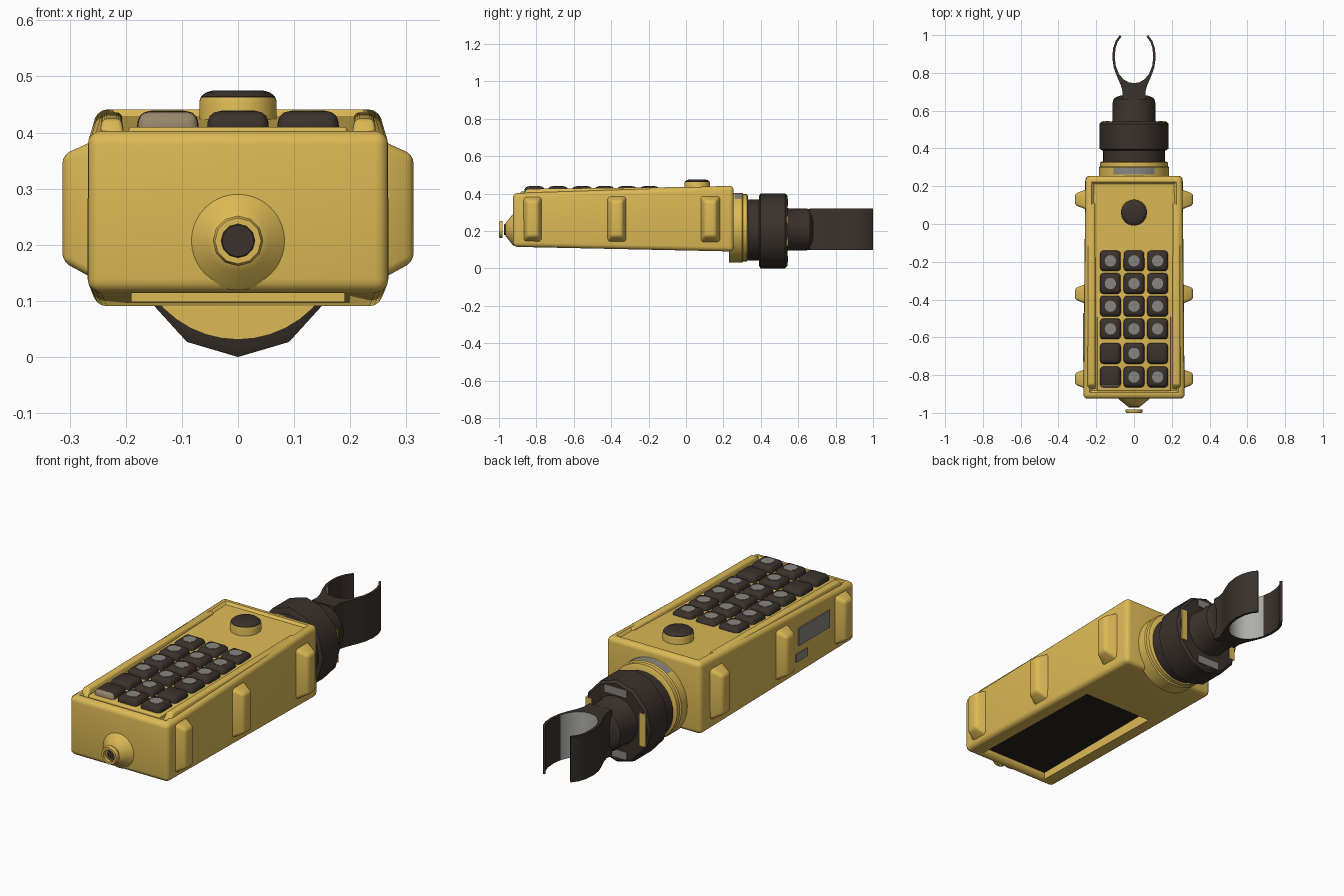
import bpy, bmesh, math
from mathutils import Vector

if "Cube" in bpy.data.objects:
    bpy.data.objects.remove(bpy.data.objects["Cube"])


def material(name, rgb):
    m = bpy.data.materials.new(name)
    m.diffuse_color = (*rgb, 1)
    m.use_nodes = True
    m.node_tree.nodes["Principled BSDF"].inputs["Base Color"].default_value = m.diffuse_color
    return m


YELLOW = material("yellow plastic", (0.72, 0.49, 0.092))
DARK = material("dark rubber", (0.042, 0.031, 0.025))
GREY = material("worn grey", (0.25, 0.24, 0.22))
PALE = material("pale grey", (0.42, 0.42, 0.41))
TAN = material("faded tan", (0.31, 0.24, 0.15))
BLACK = material("black panel", (0.022, 0.017, 0.014))


def finish(name, bm, mat, angle=35):
    bmesh.ops.recalc_face_normals(bm, faces=bm.faces[:])
    me = bpy.data.meshes.new(name)
    bm.to_mesh(me)
    bm.free()
    me.materials.append(mat)
    me.polygons.foreach_set("use_smooth", [True] * len(me.polygons))
    me.set_sharp_from_angle(angle=math.radians(angle))
    ob = bpy.data.objects.new(name, me)
    bpy.context.collection.objects.link(ob)
    return ob


def block(lower, upper, bevel=0.0, segments=3):
    """Six-sided block between two matching quads, with rounded edges."""
    bm = bmesh.new()
    v = [bm.verts.new(p) for p in list(lower) + list(upper)]
    for f in ((3, 2, 1, 0), (4, 5, 6, 7), (0, 1, 5, 4), (1, 2, 6, 5), (2, 3, 7, 6), (3, 0, 4, 7)):
        bm.faces.new([v[i] for i in f])
    bmesh.ops.recalc_face_normals(bm, faces=bm.faces[:])
    if bevel:
        bmesh.ops.bevel(bm, geom=bm.edges[:], offset=bevel, segments=segments,
                        profile=0.5, affect='EDGES', clamp_overlap=True)
    return bm


def rect(cx, cy, hx, hy, z):
    return [(cx - hx, cy - hy, z), (cx + hx, cy - hy, z), (cx + hx, cy + hy, z), (cx - hx, cy + hy, z)]


def box(name, lo, hi, mat, bevel=0.0):
    (x0, y0, z0), (x1, y1, z1) = lo, hi
    cx, cy, hx, hy = (x0 + x1) / 2, (y0 + y1) / 2, (x1 - x0) / 2, (y1 - y0) / 2
    return finish(name, block(rect(cx, cy, hx, hy, z0), rect(cx, cy, hx, hy, z1), bevel), mat)


def lathe(name, profile, mat, centre, axis='Y', sides=40, sx=1.0, closed=False, angle=35):
    """Revolve (position along axis, radius) points; capped unless closed into a loop."""
    bm = bmesh.new()
    rings = []
    for t, r in profile:
        ring = []
        for i in range(sides):
            a = 2 * math.pi * i / sides - math.pi / 2
            u, w = r * math.cos(a) * sx, r * math.sin(a)
            p = (u, t, w) if axis == 'Y' else (u, w, t)
            ring.append(bm.verts.new(Vector(p) + Vector(centre)))
        rings.append(ring)
    pairs = list(zip(rings, rings[1:]))
    if closed:
        pairs.append((rings[-1], rings[0]))
    else:
        bm.faces.new(rings[0])
        bm.faces.new(rings[-1])
    for a, b in pairs:
        for i in range(sides):
            j = (i + 1) % sides
            bm.faces.new((a[i], a[j], b[j], b[i]))
    return finish(name, bm, mat, angle)


# Main housing: tapered rounded block with a recessed top inside a rim
F, R = -0.925, 0.255
bm = block([(-.268, F, .115), (.268, F, .115), (.258, R, .09), (-.258, R, .09)],
           [(-.268, F, .402), (.268, F, .402), (.256, R, .442), (-.256, R, .442)], 0.024, 4)
bm.normal_update()
top = max((f for f in bm.faces if f.normal.z > 0.95), key=lambda f: f.calc_area())
bmesh.ops.inset_region(bm, faces=[top], thickness=0.012, depth=0)
bmesh.ops.inset_region(bm, faces=[top], thickness=0.016, depth=-0.011)
housing = finish("housing", bm, YELLOW)

# Open pocket in the underside, with a dark panel as its floor
pocket = box("pocket_cutter", (-.19, -.885, .0), (.19, -.12, .155), YELLOW)
pocket.hide_render = True
pocket.hide_viewport = True
cut = housing.modifiers.new("pocket", 'BOOLEAN')
cut.operation, cut.solver, cut.object = 'DIFFERENCE', 'EXACT', pocket
box("bottom_panel", (-.19, -.885, .150), (.19, -.12, .156), BLACK)

# Raised side rails beside the keypad
for s, side in ((-1, "left"), (1, "right")):
    bm = block(rect(s * .225, -.38, .024, .50, .39), rect(s * .225, -.37, .017, .48, .43), 0.008)
    for v in bm.verts:
        v.co.z += 0.012 * (v.co.y + 0.4)
    finish(side + "_rail", bm, YELLOW)

# Side grip lugs
for y in (-.82, -.37, .13):
    for s, side in ((-1, "left"), (1, "right")):
        quad = lambda x, hy, z0, z1: [(s * x, y - hy, z0), (s * x, y + hy, z0),
                                      (s * x, y + hy, z1), (s * x, y - hy, z1)]
        finish(side + "_lug", block(quad(.24, .058, .13, .393), quad(.313, .03, .17, .36), 0.014), YELLOW, 60)

# Keypad plate
box("keypad_plate", (-.195, -.885, .375), (.195, -.125, .410), YELLOW, 0.006)

# Keys: three columns of six, most with a worn spot on the crown
for r, y in enumerate((-.195, -.315, -.435, -.555, -.685, -.81)):
    for c, x in enumerate((-.125, 0, .125)):
        key = finish("key", block(rect(x, y, .057, .057, .39), rect(x, y, .052, .052, .438), 0.018), DARK, 50)
        if (r, c) == (5, 0):  # one key has a faded front
            key.data.materials.append(TAN)
            for p in key.data.polygons:
                if p.normal.y < -0.4:
                    p.material_index = 1
        if (r, c) not in ((4, 0), (5, 0), (4, 2)):
            lathe("key_spot", [(.435, .03), (.4395, .03)], GREY, (x, y, 0), 'Z', 16)

# Round push button with yellow collar
lathe("button_collar", [(.40, .069), (.455, .069), (.462, .067)], YELLOW, (0, .06, 0), 'Z')
lathe("push_button", [(.455, .066), (.464, .066), (.471, .058), (.475, .045)], DARK, (0, .06, 0), 'Z')

# Front cable boss, dark plug and loose ring
lathe("front_boss", [(-.92, .088), (-.93, .078), (-.948, .055), (-.965, .035)], YELLOW, (0, 0, .207), angle=60)
lathe("front_plug", [(-.96, .032), (-.972, .028)], DARK, (0, 0, .207))
lathe("front_ring", [(-1.0, .030), (-1.0, .041), (-.992, .045), (-.982, .045), (-.982, .030)],
      YELLOW, (0, 0, .207), sides=12, closed=True)

# Rear collar, coupling nut and neck
lathe("rear_collar", [(.23, .186), (.30, .186), (.305, .180), (.325, .180), (.332, .168)], YELLOW, (0, 0, .217))
lathe("coupling_sleeve", [(.31, .163), (.40, .163)], DARK, (0, 0, .205))
lathe("coupling_nut", [(.39, .185), (.398, .2), (.53, .2), (.542, .188)], DARK, (0, 0, .2), sides=12, sx=.91)
lathe("neck", [(.53, .125), (.548, .113), (.64, .113), (.662, .108), (.672, .095), (.68, .07)], DARK, (0, 0, .208))
for s, side in ((-1, "left"), (1, "right")):
    x0, x1 = sorted((s * .13, s * .163))
    box(side + "_nut_mark", (x0, .538, .12), (x1, .545, .28), YELLOW)
for z, side in ((.352, "upper"), (.048, "lower")):
    box(side + "_nut_patch", (-.06, .538, z - .018), (.06, .545, z + .018), GREY)

# Worn patches on the collar and on the left side
bm = bmesh.new()
for a in range(55, 125, 7):
    p = [Vector((.187 * math.cos(math.radians(t)), 0, .217 + .187 * math.sin(math.radians(t)))) for t in (a, a + 7)]
    bm.faces.new([bm.verts.new(q + Vector((0, y, 0))) for q, y in ((p[0], .262), (p[1], .262), (p[1], .298), (p[0], .298))])
finish("collar_patch", bm, GREY)
box("side_patch_large", (-.2705, -.73, .25), (-.2635, -.49, .335), GREY)
box("side_patch_small", (-.2695, -.56, .175), (-.2625, -.47, .215), GREY)

# Open cable claw: mirrored outline extruded upward, pale on the inner throat
outer = [(.062, .66), (.060, .70), (.070, .735), (.092, .785), (.108, .83), (.115, .88), (.111, .93), (.097, .97), (.075, 1.0)]
inner = [(.066, .992), (.086, .965), (.098, .93), (.102, .88), (.096, .835), (.080, .795), (.055, .765), (.028, .75)]
half = outer + inner
outline = half + [(0, .746)] + [(-x, y) for x, y in reversed(half)]
bm = bmesh.new()
face = bm.faces.new([bm.verts.new((x, y, .098)) for x, y in outline])
ext = bmesh.ops.extrude_face_region(bm, geom=[face])
for v in ext["geom"]:
    if isinstance(v, bmesh.types.BMVert):
        v.co.z = .32
bmesh.ops.triangulate(bm, faces=[f for f in bm.faces if len(f.verts) > 4])
claw = finish("cable_claw", bm, DARK)
claw.data.materials.append(PALE)
for p in claw.data.polygons:
    if abs(p.normal.z) < .5 and p.normal.y > .3 and .74 < p.center.y < .83:
        p.material_index = 1
